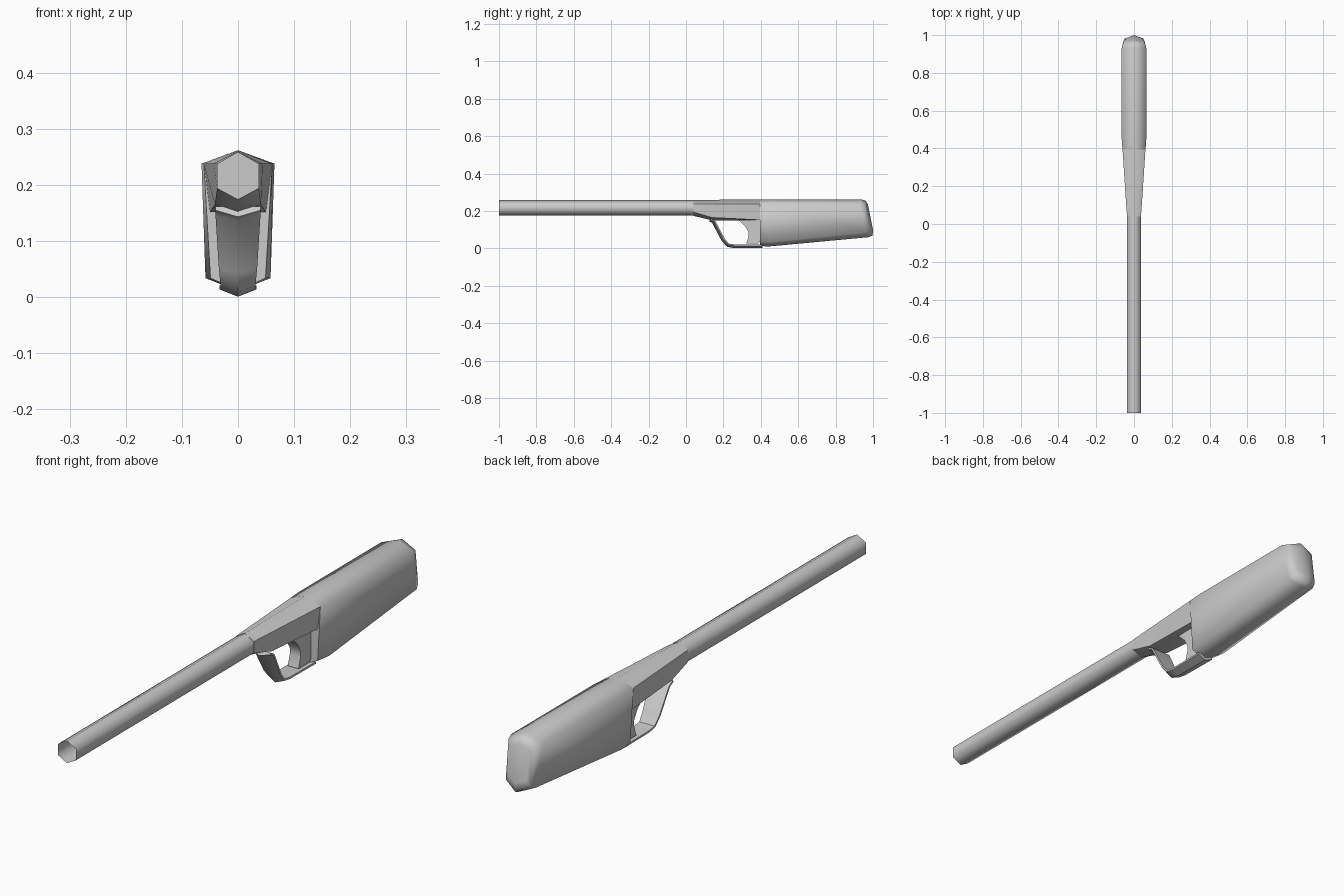
import bpy, bmesh, math
from mathutils import Vector

cube = bpy.data.objects.get("Cube")
if cube:
    bpy.data.objects.remove(cube, do_unlink=True)

grey = bpy.data.materials.new("plain grey")
grey.use_nodes = True
colour = (0.6, 0.6, 0.6, 1)
grey.diffuse_color = colour
grey.node_tree.nodes["Principled BSDF"].inputs["Base Color"].default_value = colour


def finish(name, bm, angle=75):
    bmesh.ops.recalc_face_normals(bm, faces=bm.faces)
    mesh = bpy.data.meshes.new(name)
    bm.to_mesh(mesh)
    bm.free()
    obj = bpy.data.objects.new(name, mesh)
    bpy.context.collection.objects.link(obj)
    mesh.materials.append(grey)
    bpy.ops.object.select_all(action='DESELECT')
    obj.select_set(True)
    bpy.context.view_layer.objects.active = obj
    bpy.ops.object.shade_smooth_by_angle(angle=math.radians(angle))
    return obj


def loft(name, sections, caps=True, angle=75):
    bm = bmesh.new()
    rings = [[bm.verts.new(p) for p in s] for s in sections]
    n = len(rings[0])
    for a, b in zip(rings, rings[1:]):
        for i in range(n):
            j = (i + 1) % n
            bm.faces.new((a[i], a[j], b[j], b[i]))
    if caps:
        for r in (rings[0], rings[-1]):
            if n == 6:  # folded along the centre line
                bm.faces.new(r[:4])
                bm.faces.new((r[3], r[4], r[5], r[0]))
            else:
                bm.faces.new(r)
    return finish(name, bm, angle)


def hexagon(y, top, shoulder, low, bottom, w_top, w_low, tilt=0, bulge=0):
    """Six-sided upright section; tilt leans it back, bulge folds its centre out."""
    half = [(0, top), (w_top, shoulder), (w_low, low), (0, bottom)]
    pts = half + [(-x, z) for x, z in half[2:0:-1]]
    return [(x, y + tilt * (top - z) + (bulge if x == 0 else 0), z) for x, z in pts]


# Long open tube
loft("barrel", [hexagon(y, .258, .237, .195, .175, .036, .036) for y in (-1, .045)], caps=False)

# Tapering neck above the trigger opening
loft("neck", [
    hexagon(.04, .259, .238, .194, .174, .037, .037),
    hexagon(.14, .26, .238, .165, .15, .044, .041),
    hexagon(.40, .261, .238, .152, .15, .061, .050),
], angle=60)

# Grip with a slanted, rounded rear end
loft("handle", [
    hexagon(.395, .261, .238, .034, .012, .061, .049),
    hexagon(.45, .262, .238, .034, .011, .065, .058),
    hexagon(.925, .262, .238, .085, .06, .065, .058, tilt=.2, bulge=.01),
    hexagon(.95, .256, .232, .095, .068, .058, .05, tilt=.2, bulge=.01),
    hexagon(.962, .235, .215, .115, .1, .04, .036, tilt=.2, bulge=.011),
])

# Thin ridged band in front of and below the trigger
path = [(.13, .155, .040), (.15, .145, .040), (.2, .05, .034),
        (.225, .02, .031), (.26, .014, .031), (.41, .014, .033)]
bands = []
for i, (y, z, w) in enumerate(path):
    a, b = path[max(i - 1, 0)], path[min(i + 1, len(path) - 1)]
    along = Vector((0, b[0] - a[0], b[1] - a[1])).normalized()
    out = Vector((0, along.z, -along.y))
    centre = Vector((0, y, z))
    side = Vector((w, 0, 0))
    bands.append([centre - side, centre + out * .013, centre + side,
                  centre + side - out * .007, centre - side - out * .007])
loft("trigger_guard", bands, angle=40)

# Trigger with a hollowed finger face
profile = [(.28, .152), (.315, .12), (.335, .085), (.335, .065),
           (.322, .025), (.385, .025), (.4, .04), (.4, .152)]
loft("trigger", [[(x, y, z) for y, z in profile] for x in (-.022, .022)], angle=35)
